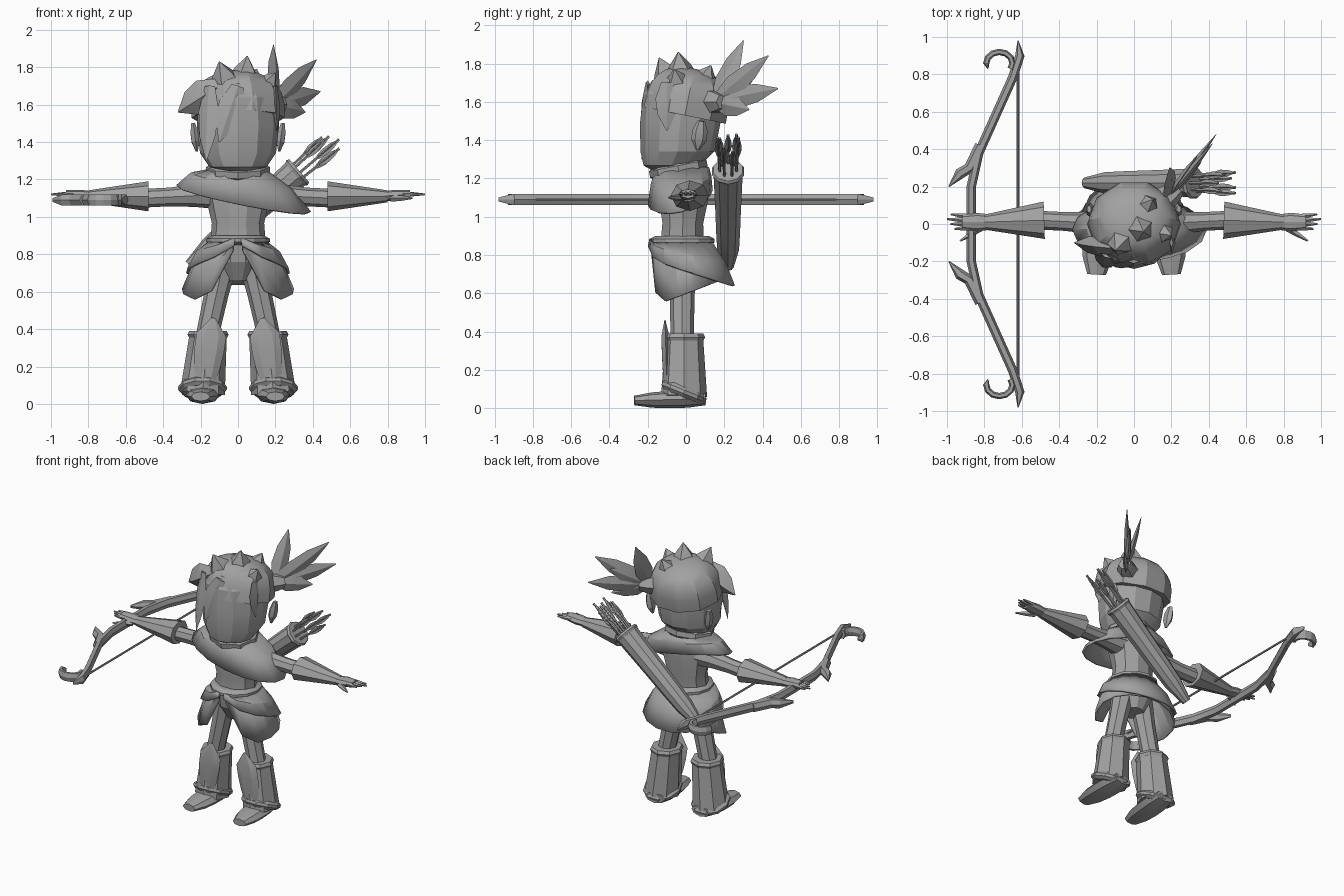
import bpy, bmesh, math
from mathutils import Vector

cube = bpy.data.objects.get("Cube")
if cube:
    bpy.data.objects.remove(cube, do_unlink=True)

colour = [.36] * 3 + [1]
grey = bpy.data.materials.new("plain grey")
grey.use_nodes = True
grey.diffuse_color = colour
grey.node_tree.nodes["Principled BSDF"].inputs["Base Color"].default_value = colour

SIDEWAYS, DEEP, UP = Vector((1, 0, 0)), Vector((0, 1, 0)), Vector((0, 0, 1))


def skin(name, rings, closed=True, capped=True, mirror=None):
    """Join equal rings of points into a surface, optionally mirrored on an axis."""
    bm = bmesh.new()
    rows = [[bm.verts.new(point) for point in ring] for ring in rings]
    count = len(rows[0])
    for lower, upper in zip(rows, rows[1:]):
        for i in range(count if closed else count - 1):
            j = (i + 1) % count
            bm.faces.new((lower[i], lower[j], upper[j], upper[i]))
    if capped:
        bm.faces.new(reversed(rows[0]))
        bm.faces.new(rows[-1])
    bmesh.ops.recalc_face_normals(bm, faces=bm.faces)
    mesh = bpy.data.meshes.new(name)
    bm.to_mesh(mesh)
    bm.free()
    mesh.materials.append(grey)
    ob = bpy.data.objects.new(name, mesh)
    bpy.context.collection.objects.link(ob)
    if mirror:
        modifier = ob.modifiers.new("mirror", "MIRROR")
        modifier.use_axis = [axis == mirror for axis in "xyz"]
    return ob


def circle(sides):
    return [math.tau * k / sides for k in range(sides)]


def taper(name, start, end, radii, sides=8, thin=DEEP, flat=1, mirror=None):
    """Evenly spaced rings from start to end, flattened along the thin direction."""
    start, end = Vector(start), Vector(end)
    along = (end - start).normalized()
    wide = along.cross(Vector(thin)).normalized()
    deep = wide.cross(along) * flat
    rings = []
    for i, radius in enumerate(radii):
        middle = start.lerp(end, i / (len(radii) - 1))
        rings.append([middle + radius * (wide * math.cos(a) + deep * math.sin(a)) for a in circle(sides)])
    return skin(name, rings, mirror=mirror)


def leaf(name, start, end, width, thin, flat=.3):
    """Pointed blade with a diamond section."""
    return taper(name, start, end, [width / 2, width, width * .8, .003], 4, thin, flat)


def ball(name, centre, size, low, sides, boxy, chin=0):
    """Boxy rounded form from the low latitude up; chin pushes the bottom forward."""
    rings = []
    steps = 7
    for i in range(steps):
        latitude = math.radians(low + (80 - low) * i / (steps - 1))
        height = math.sin(latitude)
        reach = math.cos(latitude) ** boxy
        shift = chin * min(0, height) ** 2
        rings.append([(size[0] * reach * math.cos(a), size[1] * reach * math.sin(a) - shift,
                       size[2] * math.copysign(abs(height) ** boxy, height)) for a in circle(sides)])
    ob = skin(name, rings)
    ob.location = centre
    return ob


def drape(name, top, waist, hem, first=0, sweep=360, steps=16):
    """Cloth shell from a round top edge down to a hem given by a rule of the angle."""
    closed = sweep == 360
    angles = [math.radians(first + sweep * i / (steps if closed else steps - 1)) for i in range(steps)]
    upper = [Vector((waist * math.cos(a), waist * math.sin(a) - .02, top)) for a in angles]
    lower = [Vector(hem(a)) for a in angles]
    middle = [u.lerp(l, .6) + UP * .03 for u, l in zip(upper, lower)]
    ob = skin(name, [upper, middle, lower], closed, False)
    ob.modifiers.new("thickness", "SOLIDIFY").thickness = .014


def bow_piece(name, path, width):
    """Level strip with bevelled sides that ends in a point, mirrored front to back."""
    points = [Vector((x, y, 1.09)) for x, y in path]
    rings = []
    for i, point in enumerate(points):
        last = i == len(points) - 1
        run = points[i if last else i + 1] - points[max(i - 1, 0)]
        side = run.cross(UP).normalized() * (.003 if last else width)
        rise = UP * (.01 if last else .03)
        rings.append([point + side, point + side / 2 + rise, point - side / 2 + rise,
                      point - side, point - side / 2 - rise, point + side / 2 - rise])
    skin(name, rings, mirror="y")


# Head, ears and hair cap
ball("head", (0, -.03, 1.49), (.22, .21, .26), -80, 12, .7, chin=.07)
taper("neck", (0, 0, 1.1), (0, 0, 1.3), [.08, .08])
taper("ears", (.22, .06, 1.35), (.24, .08, 1.5), [.01, .04, .04, .02], 6, SIDEWAYS, .6, "x")
hair = ball("hair_cap", (0, 0, 1.56), (.25, .23, .22), -5, 10, .8)
hair.rotation_euler.x = -.2
crown = Vector((0, 0, 1.5))
for tip in ((-.1, -.14, 1.83), (.05, -.04, 1.86), (.2, -.06, 1.77), (.1, .13, 1.79)):
    taper("hair_spike", Vector(tip).lerp(crown, .4), tip, [.1, .06, .003], 5)

# Fringe locks, heavier on the right side of the face
leaf("side_lock", (-.1, -.13, 1.7), (-.32, -.1, 1.56), .09, DEEP, .6)
leaf("long_lock", (-.15, -.17, 1.7), (-.17, -.23, 1.3), .06, (1, 2, 0))
leaf("cheek_lock", (-.2, -.06, 1.66), (-.2, -.1, 1.4), .06, SIDEWAYS)
leaf("brow_lock", (0, -.2, 1.7), (-.1, -.23, 1.4), .07, DEEP)
leaf("temple_lock", (.2, -.1, 1.7), (.21, -.1, 1.45), .06, SIDEWAYS)

# Side ponytail made of flat blades
knot = Vector((.19, .15, 1.6))
taper("hair_tie", (.12, .1, 1.6), (.24, .19, 1.6), [.05, .07, .06, .04], 6, UP)
for tip in ((.19, .3, 1.92), (.42, .43, 1.84), (.34, .37, 1.75), (.44, .48, 1.67), (.36, .33, 1.56)):
    leaf("ponytail_blade", knot, tip, .06, (4, -3, 0))

# Torso, belt and shorts
taper("torso", (0, -.02, .84), (0, -.01, 1.22), [.15, .14, .17, .15], 10, flat=.8)
taper("belt", (0, -.02, .85), (0, -.02, .9), [.14, .17, .17, .14], 12)
taper("shorts", (0, -.01, .66), (0, -.02, .87), [.07, .13, .14], 10)


# Cape lies lower over the left shoulder
def cape_hem(a):
    return .03 + .36 * math.cos(a), .17 * math.sin(a) - .03, 1.1 - .08 * math.cos(a + .5)


# Skirt layers part at the front, where their hems sweep up
def upper_hem(a):
    front = max(0, -math.sin(a))
    return .28 * math.cos(a), .03 + .23 * math.sin(a), .71 - .07 * math.sin(a) + .07 * front ** 12


def lower_hem(a):
    front = max(0, -math.sin(a))
    return .29 * math.cos(a), .01 + .18 * math.sin(a), .6 + .07 * math.sin(a) + .3 * front ** 12


drape("shoulder_cape", 1.26, .14, cape_hem)
taper("collar", (0, -.03, 1.2), (0, -.05, 1.3), [.13, .17, .17, .12], flat=.9)
drape("upper_skirt", .87, .16, upper_hem, -85, 350)
drape("lower_skirt", .86, .15, lower_hem, -85, 350)

# Arms, flared cuffs and hands
taper("arms", (.1, 0, 1.12), (.5, .02, 1.1), [.08, .06, .05, .05], mirror="x")
taper("cuffs", (.48, .02, 1.11), (.8, .01, 1.11), [.1, .08, .06, .04], thin=UP, flat=.8, mirror="x")
taper("palms", (.76, .01, 1.11), (.92, .01, 1.12), [.04, .05, .04], thin=UP, flat=.6, mirror="x")
for i in range(4):
    across = .02 * i - .02
    taper("fingers", (.88, across, 1.12), (1 - .02 * abs(i - 2), across * 1.3, 1.12),
          [.014, .012, .005], 5, mirror="x")
taper("thumbs", (.82, -.02, 1.1), (.93, -.09, 1.1), [.02, .015, .005], 5, UP, mirror="x")

# Legs, boots, knee guards, ankle bands and feet
taper("legs", (.06, -.02, .84), (.17, -.02, .34), [.08, .065, .06], mirror="x")
taper("boots", (.19, -.01, .06), (.16, -.01, .36), [.12, .1], mirror="x")
taper("boot_cuffs", (.16, -.01, .35), (.16, -.01, .39), [.1, .11, .1], mirror="x")
taper("knee_guards", (.18, -.1, .1), (.13, -.11, .46), [.05, .07, .08, .08, .01], 6, flat=.3, mirror="x")
taper("ankle_bands", (.19, -.02, .06), (.19, 0, .11), [.11, .13, .13, .11], 10, mirror="x")
taper("feet", (.2, -.27, .04), (.18, .1, .05), [.05, .08, .09, .09, .07], thin=UP, flat=.5, mirror="x")

# Bow in the right hand: limbs, horns, curled tips and string
bow_piece("bow_limbs", [(-.87, 0), (-.87, .2), (-.83, .38), (-.65, .78), (-.61, .9), (-.62, .98)], .025)
bow_piece("bow_horns", [(-.82, .42), (-.88, .3), (-.93, .27), (-.99, .2)], .03)
curl = [math.radians(30 * step) for step in range(-1, 8)]
bow_piece("bow_curls", [(.07 * math.cos(a) - .72, .06 * math.sin(a) + .86) for a in curl], .017)
taper("bow_string", (-.62, -.86, 1.09), (-.62, .86, 1.09), [.007, .007], 6, UP)

# Quiver slung across the back, with a hollow mouth
base, mouth = Vector((-.26, .22, .74)), Vector((.32, .22, 1.24))
along = (mouth - base).normalized()
across = along.cross(DEEP)
taper("quiver", base, mouth, [.03, .06, .066, .07, .075, .08], 10)
taper("quiver_rim", mouth - along * .02, mouth + along * .01, [.08, .088, .08], 10)

# Arrows fanned around the quiver's axis
for i, angle in enumerate(circle(7)):
    outward = (across * math.cos(angle) + DEEP * math.sin(angle)) * .04
    start = mouth - along * .1 + outward
    end = mouth + along * (.22 + .03 * (i % 3)) + outward * 1.4
    taper("arrow_shaft", start, end, [.008, .008], 5)
    for thin in (across, DEEP):
        leaf("arrow_feather", end.lerp(start, .4), end, .02, thin, .12)

# Keep edges crisp and soften only shallow angles
for ob in bpy.context.collection.objects:
    ob.select_set(ob.type == "MESH")
bpy.context.view_layer.objects.active = hair
bpy.ops.object.shade_smooth_by_angle(angle=math.radians(20))
